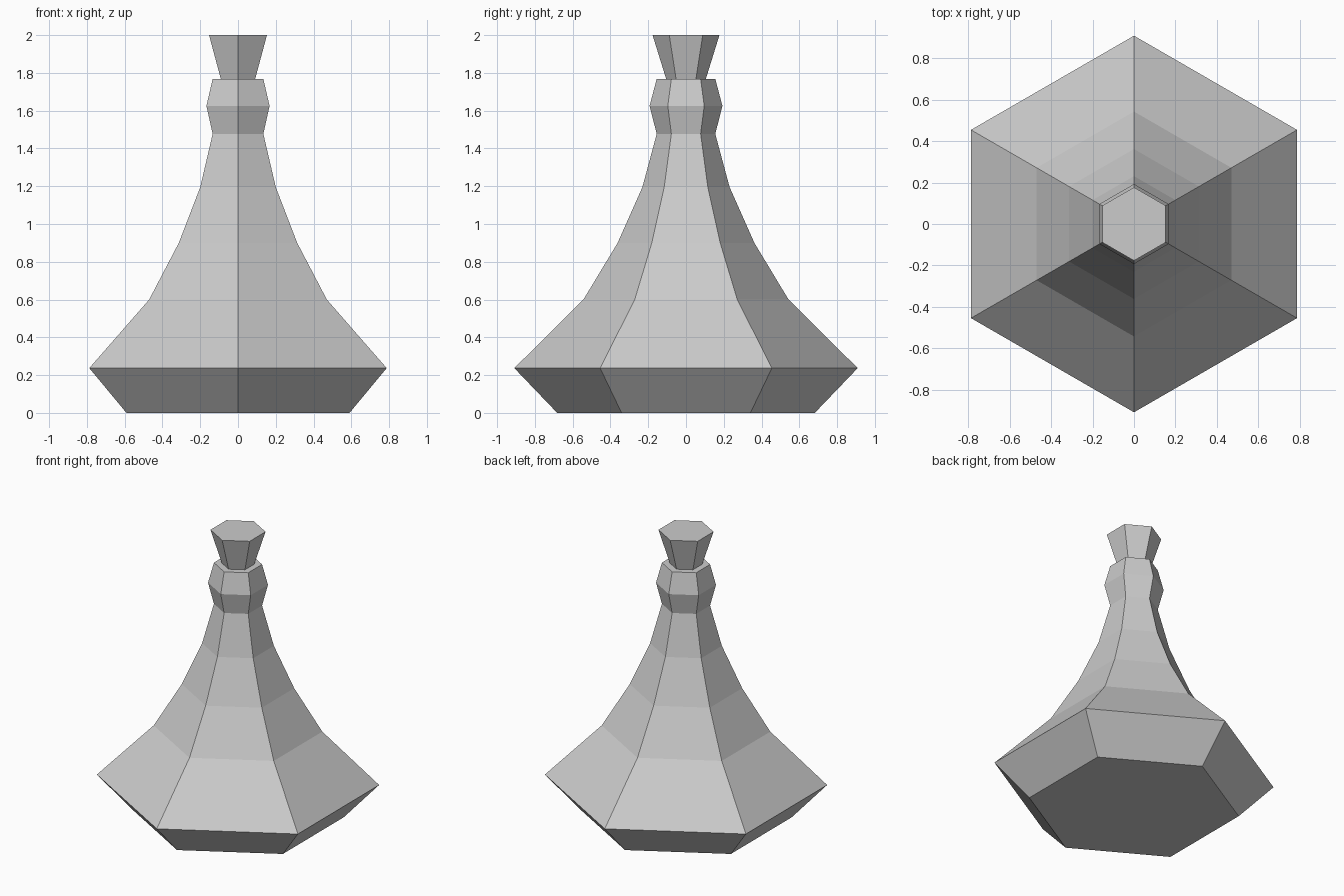
import bpy
import bmesh
from math import cos, sin, tau

cube = bpy.data.objects.get("Cube")
if cube:
    bpy.data.objects.remove(cube, do_unlink=True)

SIDES = 6

grey = bpy.data.materials.new("plain grey")
grey.use_nodes = True
grey.diffuse_color = (0.6, 0.6, 0.6, 1)
grey.node_tree.nodes["Principled BSDF"].inputs["Base Color"].default_value = grey.diffuse_color


def lathe(name, profile, cap_bottom=False, cap_top=False):
    """Stack hexagonal rings given as (corner radius, height)."""
    bm = bmesh.new()
    # A corner points straight to the front and the back
    rings = [[bm.verts.new((r * sin(tau * i / SIDES), -r * cos(tau * i / SIDES), z))
              for i in range(SIDES)] for r, z in profile]
    for low, high in zip(rings, rings[1:]):
        for i in range(SIDES):
            j = (i + 1) % SIDES
            bm.faces.new((low[i], low[j], high[j], high[i]))
    if cap_bottom:
        bm.faces.new(rings[0][::-1])
    if cap_top:
        bm.faces.new(rings[-1])
    mesh = bpy.data.meshes.new(name)
    bm.to_mesh(mesh)
    bm.free()
    mesh.materials.append(grey)
    obj = bpy.data.objects.new(name, mesh)
    bpy.context.collection.objects.link(obj)
    return obj


# Flask: tapered foot, wide shoulder, flaring neck, collar and flat lip
lathe("flask_body", [
    (0.682, 0), (0.909, 0.237), (0.543, 0.6), (0.362, 0.9), (0.231, 1.195),
    (0.155, 1.477), (0.193, 1.625), (0.155, 1.768), (0.105, 1.768),
], cap_bottom=True)

# Stopper widening upward out of the lip
lathe("stopper", [(0.105, 1.768), (0.177, 2)], cap_top=True)
